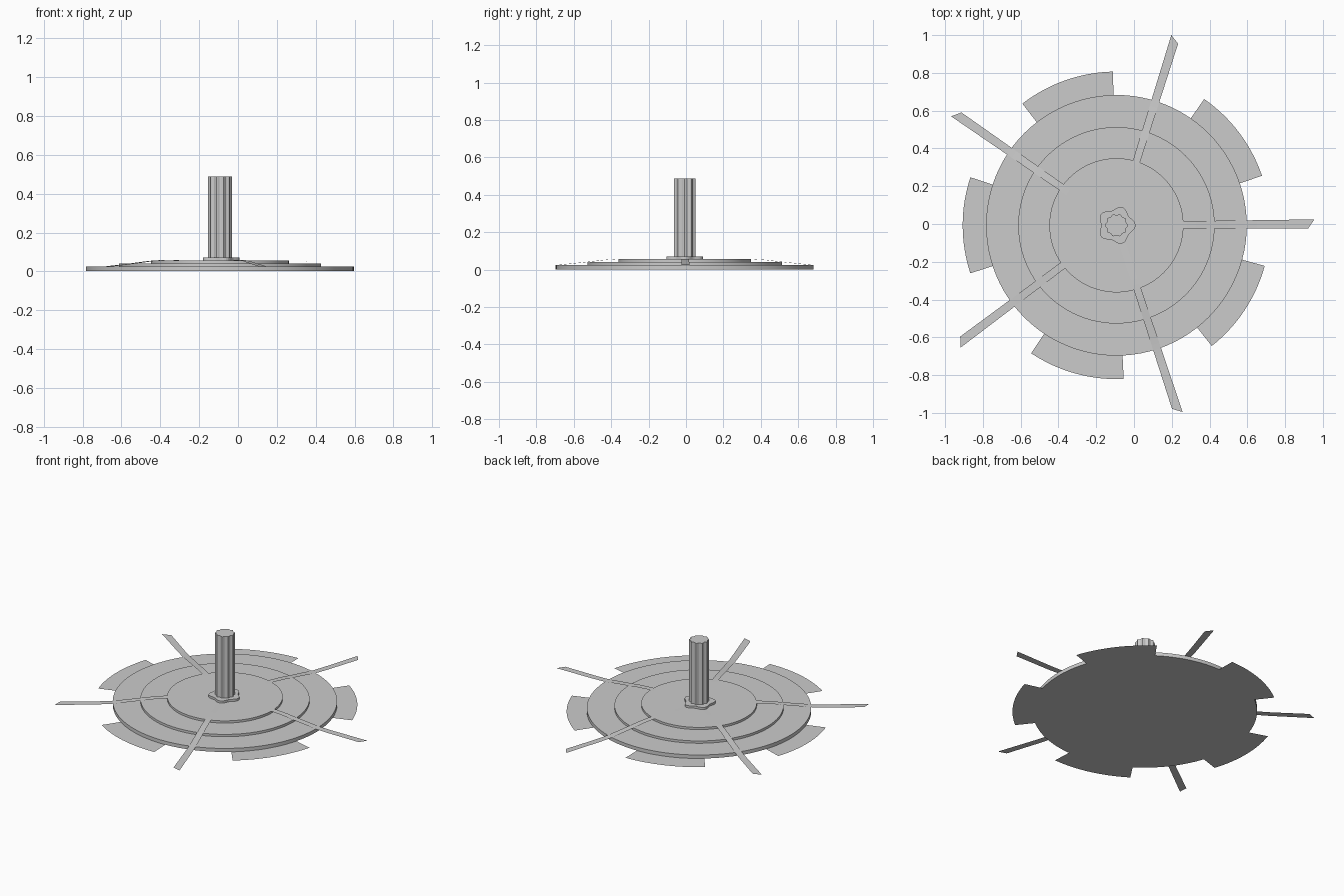
import bpy, bmesh
from math import sin, cos, radians, pi

if "Cube" in bpy.data.objects:
    bpy.data.objects.remove(bpy.data.objects["Cube"])

CX, CY = -0.093, -0.007  # common axis of the discs and the column


def finish(name, bm, smooth=True):
    bmesh.ops.recalc_face_normals(bm, faces=bm.faces)
    me = bpy.data.meshes.new(name)
    bm.to_mesh(me)
    bm.free()
    ob = bpy.data.objects.new(name, me)
    bpy.context.collection.objects.link(ob)
    ob.location = (CX, CY, 0)
    if smooth:
        bpy.context.view_layer.objects.active = ob
        ob.select_set(True)
        bpy.ops.object.shade_smooth_by_angle(angle=radians(30))
        ob.select_set(False)
    return ob


def prism(name, radius, z0, z1, n, smooth=True):
    """Upright prism whose outline is radius(angle)."""
    bm = bmesh.new()
    vs = [bm.verts.new((radius(a) * cos(a), radius(a) * sin(a), z0))
          for a in (2 * pi * i / n for i in range(n))]
    f = bm.faces.new(vs)
    ext = bmesh.ops.extrude_face_region(bm, geom=[f], use_keep_orig=True)
    for v in ext["geom"]:
        if isinstance(v, bmesh.types.BMVert):
            v.co.z = z1
    return finish(name, bm, smooth)


# Stepped discs
for i, (r, z0, z1) in enumerate([(0.69, 0.001, 0.025), (0.52, 0.025, 0.041), (0.355, 0.041, 0.056)]):
    prism(f"disc_tier_{i + 1}", lambda a, r=r: r, z0, z1, 96)

# Five-lobed collar and fluted column
prism("column_collar", lambda a: 0.091 + 0.01 * cos(5 * a), 0.056, 0.071, 60, False)
prism("column", lambda a: 0.057 + 0.004 * cos(10 * a), 0.056, 0.488, 60, False)

# Flat sector tabs around the rim
for i, mid in enumerate((180, 109.5, 37, -33.5, -105.5)):
    bm = bmesh.new()
    rows = []
    for k in range(17):
        a = radians(mid - 18.2 + 36.4 * k / 16)
        rows.append([bm.verts.new((r * cos(a), r * sin(a), 0)) for r in (0.68, 0.814)])
    for p, q in zip(rows, rows[1:]):
        bm.faces.new((p[0], p[1], q[1], q[0]))
    finish(f"rim_tab_{i + 1}", bm)

# Thin ribbons draped over the steps, with slanted tips
DRAPE = [(0.09, 0.0562), (0.30, 0.0575), (0.37, 0.0575), (0.45, 0.052), (0.53, 0.043),
         (0.62, 0.034), (0.70, 0.026), (0.78, 0.024), (1.048, 0.024)]
for i, ang in enumerate((0.4, 72.6, 145.3, 216.8, -71.8)):
    a = radians(ang)
    bm = bmesh.new()
    rows = []
    for k, (r, z) in enumerate(DRAPE):
        w = 0.017 + 0.007 * r / 1.048
        cut = 0.033 if k == len(DRAPE) - 1 else 0
        rows.append([bm.verts.new((u * cos(a) - v * sin(a), u * sin(a) + v * cos(a), z))
                     for u, v in ((r, w), (r - cut, -w))])
    for p, q in zip(rows, rows[1:]):
        bm.faces.new((p[0], p[1], q[1], q[0]))
    finish(f"ribbon_{i + 1}", bm)
